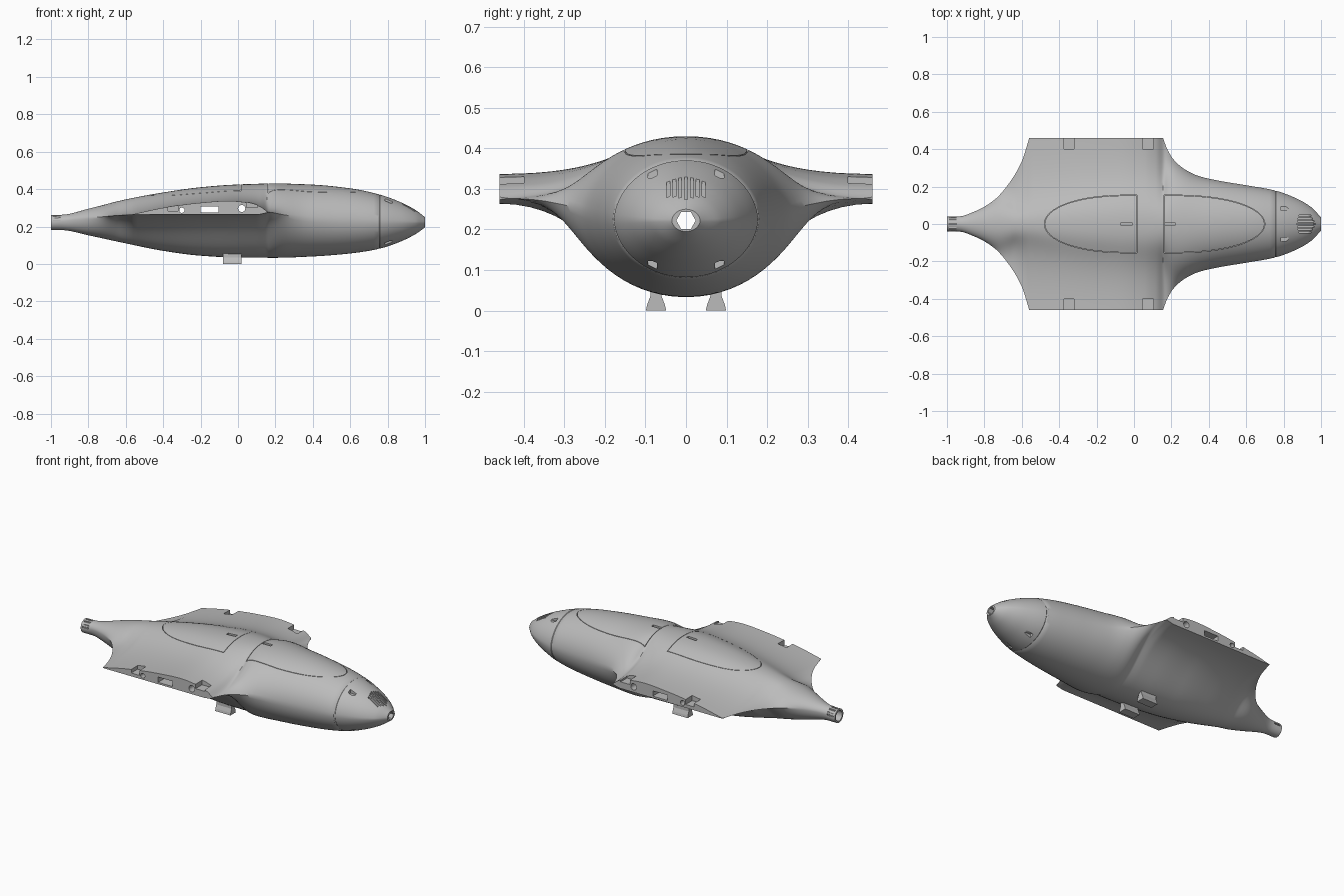
import bpy, bmesh, math
from mathutils import Matrix

cube = bpy.data.objects.get("Cube")
if cube:
    bpy.data.objects.remove(cube, do_unlink=True)

grey = bpy.data.materials.new("light_grey")
grey.use_nodes = True
COLOUR = (0.5, 0.5, 0.5, 1)
grey.diffuse_color = COLOUR
grey.node_tree.nodes["Principled BSDF"].inputs["Base Color"].default_value = COLOUR


def smooth_curve(points):
    """Monotone cubic through (x, value) points."""
    sec = [(b[1] - a[1]) / (b[0] - a[0]) for a, b in zip(points, points[1:])]
    mid = [2 * p * q / (p + q) if p * q > 0 else 0 for p, q in zip(sec, sec[1:])]
    slope = [sec[0]] + mid + [sec[-1]]

    def value(x):
        i = 0
        while i < len(sec) - 1 and x > points[i + 1][0]:
            i += 1
        (x0, v0), (x1, v1) = points[i], points[i + 1]
        d = x1 - x0
        t = min(max((x - x0) / d, 0), 1)
        return (v0 * (1 + 2 * t) * (1 - t) ** 2 + v1 * t * t * (3 - 2 * t)
                + d * t * (1 - t) * (slope[i] * (1 - t) - slope[i + 1] * t))
    return value


# Side profile, planform and wing-tip curves
crown = smooth_curve([(-1, .262), (-.94, .263), (-.8, .295), (-.6, .345), (-.4, .382), (-.2, .41), (0, .425),
                      (.2, .43), (.4, .424), (.6, .404), (.75, .373), (.87, .33), (.95, .288), (1, .25)])
keel = smooth_curve([(-1, .182), (-.94, .181), (-.8, .153), (-.6, .11), (-.4, .07), (-.2, .044), (0, .034),
                     (.2, .033), (.4, .04), (.6, .056), (.75, .08), (.87, .12), (.95, .16), (1, .195)])
rear_width = smooth_curve([(-1, .04), (-.94, .04), (-.85, .068), (-.75, .126), (-.67, .215), (-.6, .335), (-.56, .46)])
front_width = smooth_curve([(.155, .46), (.18, .395), (.22, .335), (.28, .287), (.35, .255), (.45, .232),
                            (.6, .207), (.75, .18), (.87, .136), (.95, .088), (1, .035)])
edge_line = smooth_curve([(-1, .222), (-.75, .25), (-.56, .264), (.155, .277), (.25, .262), (.4, .24), (.75, .226), (1, .222)])
tip_top = smooth_curve([(-.56, .266), (-.4, .3), (-.2, .327), (-.05, .337), (.05, .328), (.12, .306), (.155, .28)])
tip_bottom = smooth_curve([(-.56, .263), (-.1, .264), (.1, .264), (.155, .274)])
TAIL_X, LEAD_X, SEAM_X, STEPS = -.56, .155, .755, 18


def half_section(x, upper):
    """Points from the centre line out to the edge on one side."""
    zc = crown(x) if upper else keel(x)
    body = (crown(x) - keel(x)) / 2
    if TAIL_X <= x <= LEAD_X:
        width, ze = .46, (tip_top if upper else tip_bottom)(x)
    else:
        width, ze = (rear_width if x < 0 else front_width)(x), edge_line(x)
    w = min(max((width / body - 1) / 1.5, 0), 1)
    w = w * w * (3 - 2 * w)
    k1, k2 = (.87, .74) if upper else (1, 1)
    y1 = .55 * width * (1 - w) + k1 * body * w
    y2 = width * (1 - w) + k2 * body * w
    z2 = ze + .55 * (zc - ze) * (1 - w)
    pts = []
    for i in range(STEPS + 1):
        t = i / STEPS
        a, b, c, d = (1 - t) ** 3, 3 * t * (1 - t) ** 2, 3 * t * t * (1 - t), t ** 3
        pts.append((b * y1 + c * y2 + d * width, (a + b) * zc + c * z2 + d * ze))
    return pts


def section(x):
    top, low = half_section(x, True), half_section(x, False)
    ring = top[::-1] + [(-y, z) for y, z in top[1:]]
    ring += [(-y, z) for y, z in low[::-1]] + low[1:]
    s = .985 if abs(x - SEAM_X) < .002 else 1      # shallow groove behind the nose cap
    return [(x, y * s, .226 + (z - .226) * s) for y, z in ring]


def spread(a, b, n):
    return [a + (b - a) * i / n for i in range(n)]


# Hull: fuselage and wing roots lofted as one skin
stations = (spread(-1, -.66, 17) + spread(-.66, TAIL_X, 12) + spread(TAIL_X, .06, 26)
            + spread(.06, LEAD_X, 10) + spread(LEAD_X, .3, 18) + spread(.3, SEAM_X - .004, 18)
            + [SEAM_X + e for e in (-.004, -.001, .001, .004)] + spread(.775, .93, 9) + spread(.93, 1, 9) + [1])
bm = bmesh.new()
rings = [[bm.verts.new(p) for p in section(x)] for x in stations]
for r0, r1 in zip(rings, rings[1:]):
    for i in range(len(r0)):
        j = (i + 1) % len(r0)
        bm.faces.new((r0[i], r0[j], r1[j], r1[i]))
bm.faces.new(rings[0])
bm.faces.new(rings[-1])
bmesh.ops.remove_doubles(bm, verts=bm.verts, dist=.0002)
bmesh.ops.recalc_face_normals(bm, faces=bm.faces)


def make_object(bm, name, collection=None):
    mesh = bpy.data.meshes.new(name)
    bm.to_mesh(mesh)
    bm.free()
    mesh.materials.append(grey)
    ob = bpy.data.objects.new(name, mesh)
    (collection or bpy.context.scene.collection).objects.link(ob)
    return ob


hull = make_object(bm, "hull")
cutters = bpy.data.collections.new("cutters")
bpy.context.scene.collection.children.link(cutters)


def cut_box(x0, x1, y0, y1, z0, z1):
    b = bmesh.new()
    bmesh.ops.create_cube(b, size=1, matrix=Matrix.Translation(((x0 + x1) / 2, (y0 + y1) / 2, (z0 + z1) / 2))
                          @ Matrix.Diagonal((x1 - x0, y1 - y0, z1 - z0, 1)))
    make_object(b, "cutter", cutters)


def cut_tube(centre, radius, length, axis, sides=20):
    b = bmesh.new()
    turn = Matrix.Rotation(math.pi / 2, 4, axis)
    bmesh.ops.create_cone(b, cap_ends=True, segments=sides, radius1=radius, radius2=radius,
                          depth=length, matrix=Matrix.Translation(centre) @ turn)
    make_object(b, "cutter", cutters)


def prism(points, direction):
    """Solid from a closed outline pushed along a direction."""
    b = bmesh.new()
    face = b.faces.new([b.verts.new(p) for p in points])
    out = bmesh.ops.extrude_face_region(b, geom=[face])
    bmesh.ops.translate(b, vec=direction, verts=[v for v in out["geom"] if isinstance(v, bmesh.types.BMVert)])
    bmesh.ops.recalc_face_normals(b, faces=b.faces)
    return b


def cut_seam(outline, inner):
    """Narrow slit following a closed outline on the upper skin."""
    b = bmesh.new()
    loops = [[b.verts.new((x, y, z)) for x, y in line] for z in (.335, .5) for line in (outline, inner)]
    lo, li, ho, hi = loops
    for i in range(len(lo)):
        j = (i + 1) % len(lo)
        for p, q in ((lo, ho), (ho, hi), (hi, li), (li, lo)):
            b.faces.new((p[i], p[j], q[j], q[i]))
    bmesh.ops.recalc_face_normals(b, faces=b.faces)
    make_object(b, "cutter", cutters)


def hatch(x_flat, x_round, half, g):
    """Outline square at one end and rounded at the other."""
    sign = 1 if x_round > x_flat else -1
    x0, long = x_flat + sign * g, abs(x_round - x_flat) - 2 * g
    return [(x0 + sign * long * max(math.cos(a), 0) ** .8, (half - g) * math.sin(a))
            for a in [math.pi * (i / 32 - .5) for i in range(33)]]


# Spar tunnels, centre bore and tail socket
cut_tube((-.3, 0, .287), .014, 1.2, "X")
cut_tube((.02, 0, .296), .019, 1.2, "X")
cut_box(-.2, -.105, -.6, .6, .275, .306)
cut_tube((0, 0, .222), .024, 2.2, "Y", 6)
cut_tube((-1, 0, .222), .03, .12, "Y")

# Wing-tip latch pockets, nose bolt pockets
for s in (-1, 1):
    for x0, x1, z in ((-.375, -.32, .283), (.045, .105, .303)):
        cut_box(x0, x1, *sorted((s * .4, s * .5)), z, .4)
    for z0, z1 in ((.327, .4), (.05, .122)):
        cut_box(.785, .825, s * .083 - .011, s * .083 + .011, z0, z1)

# Nose cooling slots, shorter towards the sides
for i in range(-3, 4):
    y = i * .0145
    cut_box(.87 + abs(i) * .004, .97 - abs(i) * .008, y - .004, y + .004, .255, .4)

# Hatch seams and finger slots on top
for flat, tip in ((.015, -.48), (.16, .7)):
    cut_seam(hatch(flat, tip, .155, 0), hatch(flat, tip, .155, .0025))
for x in (-.04, .19):
    cut_box(x - .03, x + .03, -.009, .009, .405, .5)

# Tail collar notches
for y in (-.02, 0, .02):
    cut_box(-.99, -.95, y - .004, y + .004, .253, .3)
for s in (-1, 1):
    for z in (.232, .247):
        cut_box(-.99, -.95, *sorted((s * .033, s * .05)), z - .004, z + .004)

# Apply all cuts at once, then drop the cutters
mod = hull.modifiers.new("cuts", "BOOLEAN")
mod.operation, mod.operand_type, mod.solver = "DIFFERENCE", "COLLECTION", "EXACT"
mod.collection = cutters
mod.use_self = True
depsgraph = bpy.context.evaluated_depsgraph_get()
depsgraph.update()
cut_mesh = bpy.data.meshes.new_from_object(hull.evaluated_get(depsgraph))
hull.modifiers.clear()
hull.data = cut_mesh
for ob in list(cutters.objects):
    bpy.data.objects.remove(ob, do_unlink=True)
bpy.data.collections.remove(cutters)
cut_mesh.materials.clear()
cut_mesh.materials.append(grey)
for p in cut_mesh.polygons:
    p.material_index = 0

# Flared feet under the belly
for s, name in ((1, "rear_foot"), (-1, "front_foot")):
    outline = [(-.025, 0), (.025, 0), (.022, .014), (.014, .035), (.014, .065),
               (-.014, .065), (-.014, .035), (-.022, .014)]
    make_object(prism([(-.08, s * .074 + y, z) for y, z in outline], (.1, 0, 0)), name)

bpy.ops.object.select_all(action="DESELECT")
hull.select_set(True)
bpy.context.view_layer.objects.active = hull
bpy.ops.object.shade_smooth_by_angle(angle=math.radians(35))
